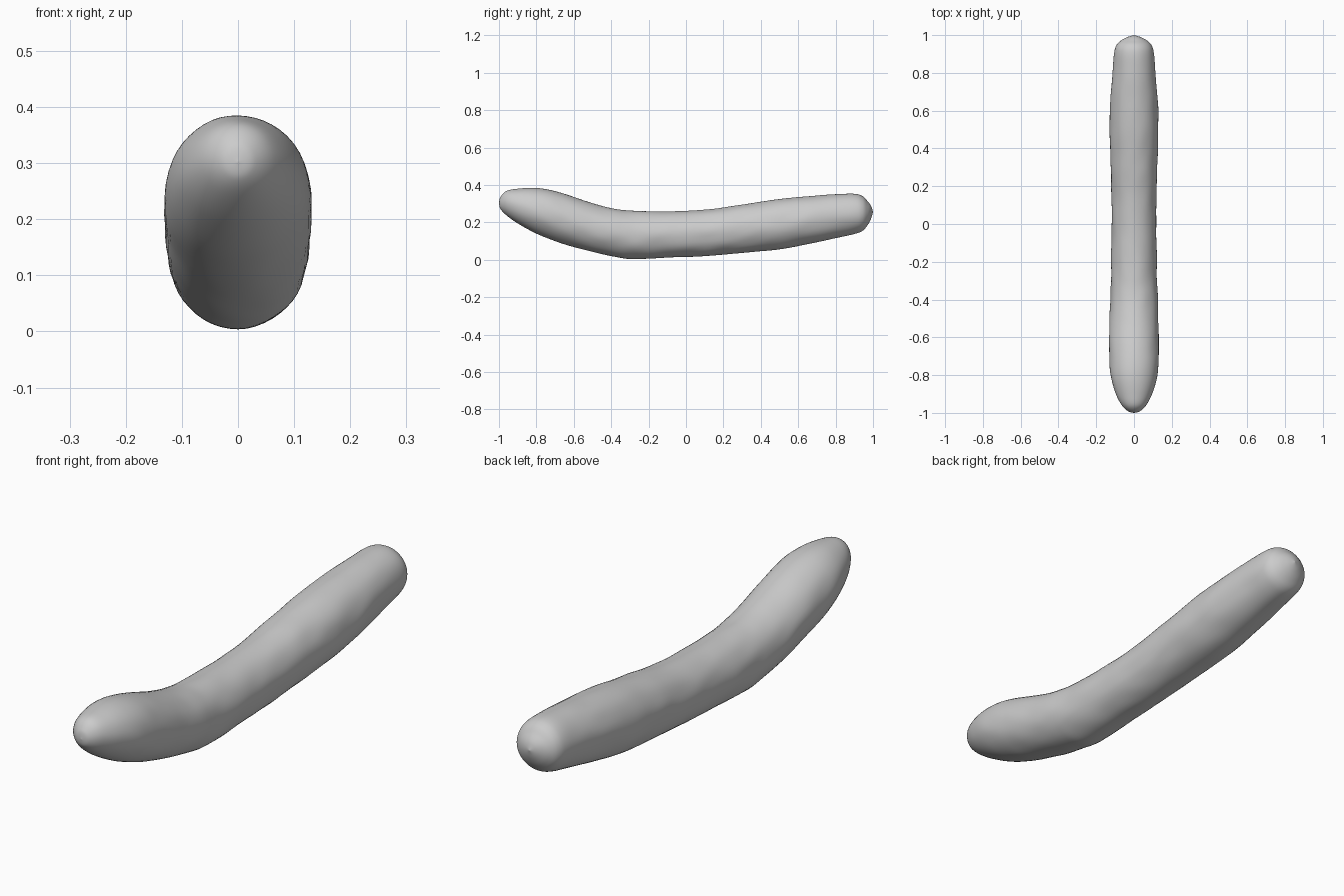
import bpy, bmesh, math
from mathutils import Vector, noise

if "Cube" in bpy.data.objects:
    bpy.data.objects.remove(bpy.data.objects["Cube"])

# Side and top outline: y, top z, bottom z, half width
STATIONS = [
    (-1.0, .302, .302, 0), (-.992, .336, .272, .03), (-.96, .368, .238, .064),
    (-.90, .380, .195, .096), (-.82, .385, .150, .120), (-.74, .376, .115, .130),
    (-.64, .350, .080, .131), (-.50, .302, .043, .129), (-.38, .273, .016, .125),
    (-.28, .262, .004, .122), (-.10, .259, .012, .119), (.10, .268, .020, .118),
    (.30, .295, .037, .123), (.50, .325, .056, .129), (.66, .340, .086, .125),
    (.80, .351, .116, .113), (.90, .353, .138, .106), (.945, .340, .156, .094),
    (.972, .312, .187, .068), (.99, .287, .222, .034), (1.0, .257, .257, 0)]
SIDES, STEPS = 48, 8


def catmull(p0, p1, p2, p3, t):
    return [0.5 * (2 * b + (c - a) * t + (2 * a - 5 * b + 4 * c - d) * t * t
                   + (3 * b - a - 3 * c + d) * t ** 3)
            for a, b, c, d in zip(p0, p1, p2, p3)]


def outline():
    n = len(STATIONS)
    rows = []
    for i in range(n - 1):
        p = [STATIONS[min(max(i + k, 0), n - 1)] for k in (-1, 0, 1, 2)]
        rows += [catmull(*p, s / STEPS) for s in range(STEPS)]
    return rows[1:]


# Curved body: oval rings with a slightly wrinkled skin
bm = bmesh.new()
rings = []
for y, top, bottom, w in outline():
    ring = []
    mid, h = (top + bottom) / 2, (top - bottom) / 2
    for k in range(SIDES):
        a = 2 * math.pi * k / SIDES
        c, s = math.cos(a), math.sin(a)
        # wrinkles fade towards the ends and the top/bottom outline
        amp = 0.0035 * max(0, 1 - abs(y) ** 4) * (0.4 + 0.6 * abs(c))
        bump = amp * noise.noise(Vector((c * 2, y * 9, s * 2 + 5)))
        ring.append(bm.verts.new(((w + bump) * c, y, mid + (h + bump) * s)))
    rings.append(ring)

# Skin between rings, closed by a small tip at each end
for r0, r1 in zip(rings, rings[1:]):
    for k in range(SIDES):
        j = (k + 1) % SIDES
        bm.faces.new((r0[k], r0[j], r1[j], r1[k]))
for ring, st in ((rings[0], STATIONS[0]), (rings[-1], STATIONS[-1])):
    tip = bm.verts.new((0, st[0], st[1]))
    for k in range(SIDES):
        bm.faces.new((tip, ring[k], ring[(k + 1) % SIDES]))
bmesh.ops.recalc_face_normals(bm, faces=bm.faces)
for f in bm.faces:
    f.smooth = True

mesh = bpy.data.meshes.new("curved_body")
bm.to_mesh(mesh)
bm.free()
bpy.context.collection.objects.link(bpy.data.objects.new("curved_body", mesh))
